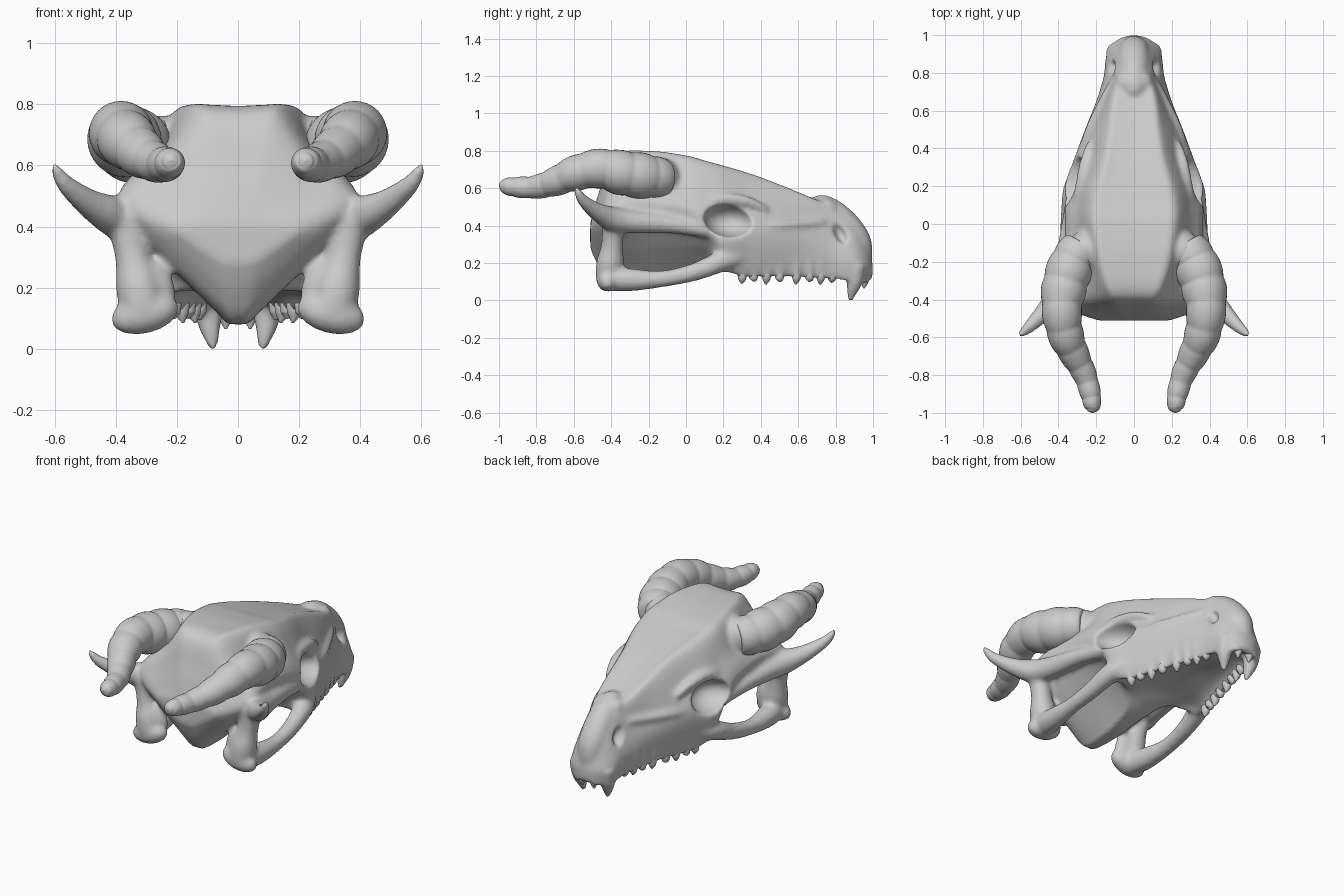
import bpy, bmesh, math
from mathutils import Vector, Matrix

if "Cube" in bpy.data.objects:
    bpy.data.objects.remove(bpy.data.objects["Cube"])


def spline(pts, n, closed=False):
    """Catmull-Rom resampling, n steps per span."""
    pts = [Vector(p) for p in pts]
    m, out = len(pts), []
    get = (lambda i: pts[i % m]) if closed else (lambda i: pts[max(0, min(m - 1, i))])
    for i in range(m if closed else m - 1):
        a, b, c, d = (get(i + k) for k in (-1, 0, 1, 2))
        for j in range(n):
            t = j / n
            out.append(0.5 * (2 * b + (c - a) * t + (2 * a - 5 * b + 4 * c - d) * t * t
                              + (3 * b - a - 3 * c + d) * t ** 3))
    return out if closed else out + [pts[-1]]


def skin(bm, rings):
    vs = [[bm.verts.new(p) for p in r] for r in rings]
    n = len(vs[0])
    for a, b in zip(vs, vs[1:]):
        for i in range(n):
            bm.faces.new((a[i], a[(i + 1) % n], b[(i + 1) % n], b[i]))
    bm.faces.new(vs[0])
    bm.faces.new(vs[-1])


def finish(bm, name):
    bmesh.ops.recalc_face_normals(bm, faces=bm.faces)
    for f in bm.faces:
        f.smooth = True
    me = bpy.data.meshes.new(name)
    bm.to_mesh(me)
    bm.free()
    ob = bpy.data.objects.new(name, me)
    bpy.context.collection.objects.link(ob)
    return ob


def tube(bm, path, steps=6, sides=20, both=True, shape=lambda t: 1.0):
    """Round sweep along (x, y, z, radius) points, on both sides of x = 0."""
    pts = spline(path, steps)
    pos = [p.to_3d() for p in pts]
    rings, old = [], None
    for i, p in enumerate(pos):
        t = (pos[min(i + 1, len(pos) - 1)] - pos[max(i - 1, 0)]).normalized()
        if old is None:
            u = t.orthogonal().normalized()
        else:
            u = old.rotation_difference(t) @ u
        old, v = t, t.cross(u)
        r = max(pts[i][3], 0.003) * shape(i / (len(pos) - 1))
        rings.append([p + r * (math.cos(a) * u + math.sin(a) * v)
                      for a in (2 * math.pi * k / sides for k in range(sides))])
    skin(bm, rings)
    if both:
        skin(bm, [[Vector((-p.x, p.y, p.z)) for p in r] for r in rings])


def blob(bm, c, r, rot=(0, 0, 0)):
    """Ellipsoid on both sides of x = 0."""
    for s in (1, -1):
        m = Matrix.Translation((s * c[0], c[1], c[2]))
        for ang, ax in zip(rot, 'XYZ'):
            m = m @ Matrix.Rotation(ang * (1 if ax == 'X' else s), 4, ax)
        bmesh.ops.create_uvsphere(bm, u_segments=28, v_segments=16, radius=1,
                                  matrix=m @ Matrix.Diagonal((*r, 1)))


# cranium sections: y, top z, plate half-width, shoulder x z, widest x z, lower edge x z, palate z
sections = [
    (-.512, .42, .06, .14, .41, .19, .38, .06, .29, .28),
    (-.46, .60, .10, .21, .52, .33, .43, .06, .19, .17),
    (-.385, .78, .13, .23, .64, .39, .46, .05, .11, .09),
    (-.20, .80, .19, .26, .65, .37, .47, .06, .11, .085),
    (.00, .775, .22, .29, .63, .36, .44, .08, .15, .13),
    (.11, .745, .22, .29, .60, .37, .40, .17, .21, .17),
    (.20, .72, .205, .285, .56, .37, .36, .31, .16, .21),
    (.35, .675, .165, .25, .50, .315, .36, .275, .13, .23),
    (.50, .62, .14, .215, .46, .26, .33, .22, .125, .23),
    (.65, .56, .12, .165, .42, .20, .30, .175, .12, .20),
    (.78, .50, .09, .125, .38, .16, .25, .145, .11, .18),
    (.90, .39, .08, .115, .30, .145, .20, .125, .10, .15),
    (.97, .27, .06, .08, .22, .095, .18, .075, .09, .10),
    (.998, .20, .02, .03, .19, .03, .17, .02, .13, .13)]
rows = []
for y, zt, wt, ws, zs, wm, zm, wb, zb, zp in sections:
    half = [(0, zt - .008), (wt * .6, zt - .004), (wt, zt - .012), (ws, zs), (wm, zm),
            (wb, zb), (wb * .72, zb + (zp - zb) * .6), (0, zp)]
    ring = half + [(-x, z) for x, z in half[-2:0:-1]]
    rows.append(spline([(x, y, z) for x, z in ring], 4, True))
cols = [spline(c, 5) for c in zip(*rows)]
bm = bmesh.new()
skin(bm, list(zip(*cols)))
cranium = finish(bm, "cranium")

# cheek arches: upper arch ending in a side spike, lower bar, rear pillar and knuckle
bm = bmesh.new()
tube(bm, [(.32, .14, .37, .04), (.35, -.08, .405, .048), (.375, -.28, .42, .062),
          (.41, -.39, .435, .066), (.485, -.475, .475, .048), (.56, -.55, .535, .032),
          (.595, -.58, .585, .02), (.605, -.588, .608, .006)])
arches = finish(bm, "upper_cheek_arches")
bm = bmesh.new()
tube(bm, [(.25, .36, .24, .03), (.315, .20, .21, .055), (.34, .04, .15, .048),
          (.35, -.13, .115, .045), (.34, -.30, .11, .062), (.32, -.42, .12, .07)])
tube(bm, [(.37, -.39, .43, .06), (.345, -.395, .30, .058), (.325, -.405, .20, .075),
          (.31, -.415, .12, .07)])
blob(bm, (.305, -.42, .115), (.115, .06, .065), (0, .25, 0))
blob(bm, (.30, -.40, .19), (.095, .05, .115), (0, .2, 0))
bars = finish(bm, "lower_cheek_bars")

# nose boss with the front fangs, brow and muzzle ridges, tooth roots
bm = bmesh.new()
tube(bm, [(0, .66, .49, .03), (0, .72, .50, .068), (0, .82, .425, .085),
          (0, .91, .31, .082), (0, .945, .19, .052)], both=False)
blob(bm, (.04, .75, .49), (.06, .06, .055))
tube(bm, [(.095, .91, .19, .055), (.095, .90, .10, .044), (.086, .885, .035, .026),
          (.08, .88, -.004, .012)], sides=16)
nose = finish(bm, "nose_boss")
tooth_rows = [(.30, .045), (.36, .03), (.43, .05), (.50, .035), (.59, .05),
              (.66, .035), (.72, .05), (.78, .04)]


def edge_x(y):
    return .27 - (y - .35) * .3


bm = bmesh.new()
tube(bm, [(.23, .43, .48, .02), (.262, .32, .53, .028), (.285, .16, .535, .036),
          (.32, .06, .44, .04)])
tube(bm, [(.285, .34, .38, .022), (.235, .50, .40, .024), (.17, .64, .41, .024),
          (.12, .74, .42, .02)])
for y, l in tooth_rows:
    tube(bm, [(edge_x(y) + .01, y - .01, .27, .012), (edge_x(y) - .003, y, .19, .022),
              (edge_x(y) - .012, y, .12, .022)], sides=12)
# horn sockets
blob(bm, (.26, -.14, .65), (.10, .11, .115), (0, 0, .5))
ridges = finish(bm, "face_ridges")

# eye socket and nostril cutters
bm = bmesh.new()
blob(bm, (.37, .235, .43), (.16, .14, .092), (-.1, 0, .15))
blob(bm, (.14, .825, .36), (.06, .034, .065), (.5, 0, 0))
cutter = finish(bm, "socket_cutter")
cutter.hide_render = True
cutter.hide_set(True)

# fuse the bone parts into one smooth skull
for o in (arches, bars, nose, ridges, cranium):
    o.select_set(True)
bpy.context.view_layer.objects.active = cranium
bpy.ops.object.join()
skull = cranium
skull.name = "skull"


def remesh(name):
    m = skull.modifiers.new(name, 'REMESH')
    m.mode, m.voxel_size, m.use_smooth_shade = 'VOXEL', .011, True


remesh("fuse")
cut = skull.modifiers.new("sockets", 'BOOLEAN')
cut.operation, cut.object = 'DIFFERENCE', cutter
remesh("blend")
sm = skull.modifiers.new("soften", 'SMOOTH')
sm.factor, sm.iterations = .5, 9

# ringed horns
bm = bmesh.new()
tube(bm, [(.27, -.11, .65, .10), (.325, -.20, .66, .118), (.368, -.33, .68, .119),
          (.382, -.46, .705, .104), (.36, -.59, .68, .093), (.31, -.70, .635, .076),
          (.26, -.80, .607, .062), (.23, -.90, .605, .054), (.22, -.965, .612, .043),
          (.22, -.99, .616, .025), (.22, -1.0, .617, .003)],
     steps=12, sides=32,
     shape=lambda t: .95 + (.08 * abs(math.sin(math.pi * 11 * t)) ** .7 if t < .8 else .05))
finish(bm, "horns")

# small teeth
bm = bmesh.new()
for y, l in tooth_rows:
    x = edge_x(y) - .015
    tube(bm, [(x, y, .15, .026), (x, y, .115, .022), (x - .004, y - .004, .135 - l, .004)],
         steps=4, sides=12)
tube(bm, [(.04, .95, .14, .03), (.04, .955, .10, .022), (.04, .95, .065, .004)], sides=12)
finish(bm, "teeth")
